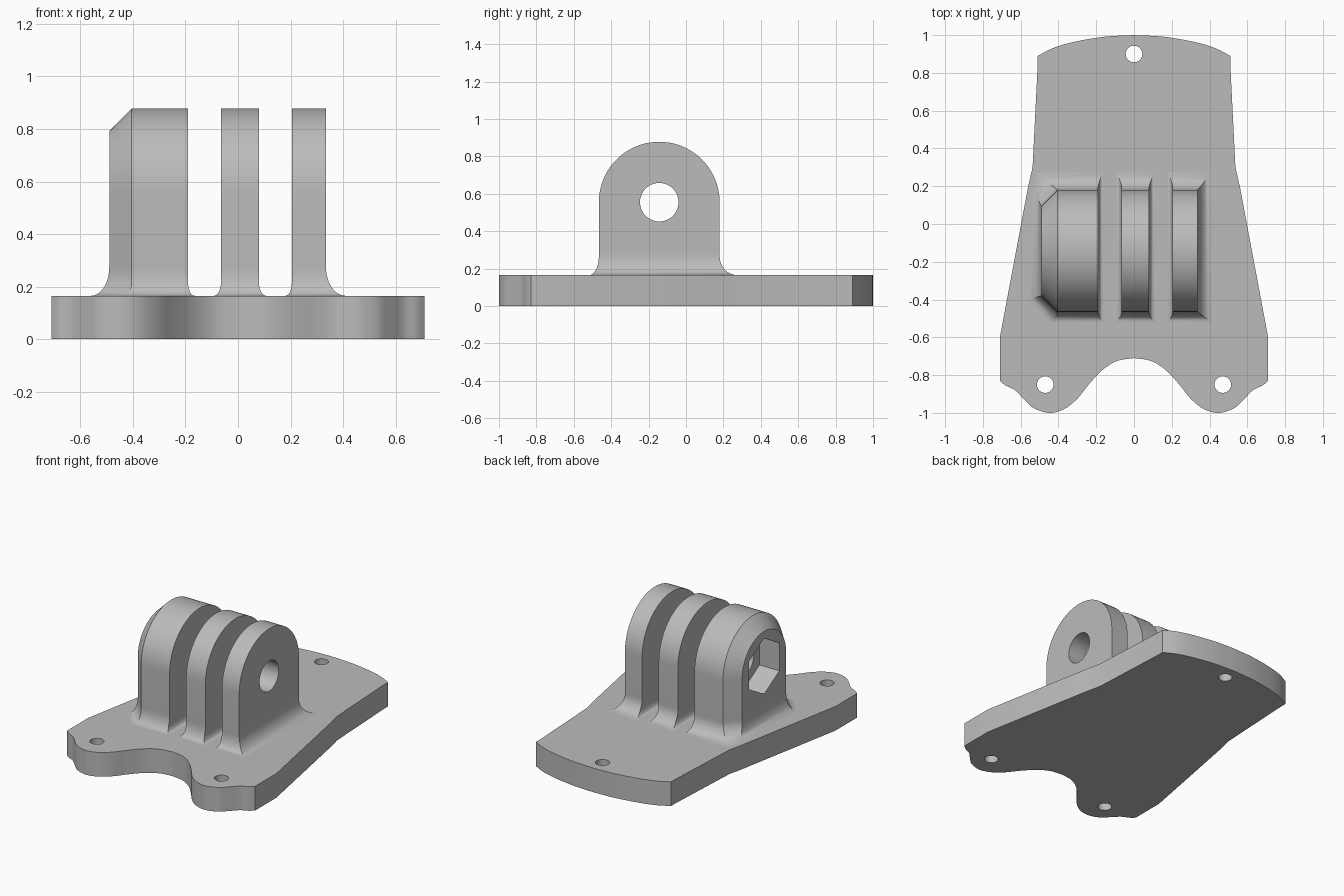
import bpy, bmesh, math
from mathutils import Vector

if "Cube" in bpy.data.objects:
    bpy.data.objects.remove(bpy.data.objects["Cube"], do_unlink=True)

PLATE_TOP = 0.165
SKIRT_TOP = 0.275
PIN_Y, PIN_Z, LUG_R = -0.143, 0.555, 0.323

grey = bpy.data.materials.new("matte grey")
grey.use_nodes = True
colour = (0.5, 0.5, 0.5, 1)
grey.diffuse_color = colour
grey.node_tree.nodes["Principled BSDF"].inputs["Base Color"].default_value = colour


def loft(name, rings):
    """Closed solid through rings that share a point count."""
    bm = bmesh.new()
    loops = [[bm.verts.new(p) for p in ring] for ring in rings]
    for a, b in zip(loops, loops[1:]):
        for i in range(len(a)):
            j = (i + 1) % len(a)
            bm.faces.new((a[i], a[j], b[j], b[i]))
    bm.faces.new(loops[0])
    bm.faces.new(loops[-1])
    bmesh.ops.recalc_face_normals(bm, faces=bm.faces)
    mesh = bpy.data.meshes.new(name)
    bm.to_mesh(mesh)
    bm.free()
    mesh.materials.append(grey)
    obj = bpy.data.objects.new(name, mesh)
    bpy.context.collection.objects.link(obj)
    return obj


def activate(obj):
    bpy.ops.object.select_all(action='DESELECT')
    obj.select_set(True)
    bpy.context.view_layer.objects.active = obj


def cut(obj, cutter):
    cutter.hide_render = True
    mod = obj.modifiers.new("cut", 'BOOLEAN')
    mod.operation = 'DIFFERENCE'
    mod.solver = 'EXACT'
    mod.object = cutter
    activate(obj)
    bpy.ops.object.modifier_apply(modifier=mod.name)
    bpy.data.objects.remove(cutter, do_unlink=True)


def smooth(obj):
    activate(obj)
    bpy.ops.object.shade_smooth_by_angle(angle=math.radians(28))


def circle(r, n):
    return [(r * math.cos(math.tau * i / n), r * math.sin(math.tau * i / n)) for i in range(n)]


def spline(points, steps=5):
    """Smooth curve through the given points."""
    p = [Vector(q) for q in points]
    p = [2 * p[0] - p[1]] + p + [2 * p[-1] - p[-2]]
    out = []
    for a, b, c, d in zip(p, p[1:], p[2:], p[3:]):
        for s in range(steps):
            t = s / steps
            out.append(0.5 * (2 * b + (c - a) * t + (2 * a - 5 * b + 4 * c - d) * t * t
                              + (3 * b - a - 3 * c + d) * t ** 3))
    return out + [p[-2]]


# Base plate: half outline, mirrored
back = spline([(0, 1), (0.15, 0.992), (0.3, 0.968), (0.42, 0.935), (0.51, 0.89)])
side = [Vector(q) for q in [(0.51, 0.84), (0.537, 0.3), (0.56, 0.2), (0.71, -0.6)]]
front = spline([(0.71, -0.83), (0.68, -0.855), (0.63, -0.88), (0.58, -0.93), (0.53, -0.975),
                (0.45, -1), (0.37, -0.98), (0.3, -0.925), (0.24, -0.85), (0.17, -0.775),
                (0.09, -0.725), (0, -0.71)])
half = back + side + front
outline = half + [Vector((-p.x, p.y)) for p in reversed(half[1:-1])]
plate = loft("base_plate", [[(p.x, p.y, z) for p in outline] for z in (0, PLATE_TOP)])

# Screw holes
for hx, hy in ((0, 0.9), (0.47, -0.85), (-0.47, -0.85)):
    cut(plate, loft("screw_cutter", [[(hx + a, hy + b, z) for a, b in circle(0.044, 32)]
                                     for z in (-0.1, 0.3)]))
smooth(plate)


# Round-topped lugs
def lug(name, stations):
    rings = []
    for x, inset in stations:
        r = LUG_R - inset
        arc = [(x, PIN_Y + r * math.cos(math.pi * i / 40), PIN_Z + r * math.sin(math.pi * i / 40))
               for i in range(41)]
        rings.append(arc + [(x, PIN_Y - r, SKIRT_TOP), (x, PIN_Y + r, SKIRT_TOP)])
    return loft(name, rings)


def side_cutter(profile, x0, x1):
    return loft("side_cutter", [[(x, PIN_Y + a, PIN_Z + b) for a, b in profile] for x in (x0, x1)])


# Flared foot under a lug: each corner goes from its top place to its bottom place
def skirt(name, tops, feet):
    def flare(z, height):
        t = min(1, (z - PLATE_TOP) / height)
        return 1 - math.sqrt(1 - (1 - t) ** 2)
    rings = []
    for i in range(13):
        z = PLATE_TOP + (SKIRT_TOP - PLATE_TOP) * (i / 12) ** 1.6
        ring = []
        for (tx, ty), (fx, fy) in zip(tops, feet):
            side_height = 0.05 if abs(fx - tx) < 0.04 else 0.11
            ring.append((tx + (fx - tx) * flare(z, side_height),
                         ty + (fy - ty) * flare(z, 0.1), z))
        rings.append(ring)
    smooth(loft(name, rings))


y0, y1 = PIN_Y - LUG_R, PIN_Y + LUG_R
f0, f1 = -0.52, 0.275
bevel = 0.085

nut_lug = lug("nut_lug", [(-0.49, bevel), (-0.405, 0), (-0.19, 0)])
middle_lug = lug("middle_lug", [(-0.065, 0), (0.08, 0)])
bolt_lug = lug("bolt_lug", [(0.205, 0), (0.335, 0)])

for part in (nut_lug, middle_lug, bolt_lug):
    cut(part, side_cutter(circle(0.103, 48), -0.7, 0.7))
# Hexagonal nut pocket, corner up
cut(nut_lug, side_cutter([(b, a) for a, b in circle(0.19, 6)], -0.6, -0.34))
for part in (nut_lug, middle_lug, bolt_lug):
    smooth(part)

skirt("nut_lug_foot",
      [(-0.49, y0 + bevel), (-0.405, y0), (-0.19, y0), (-0.19, y1), (-0.405, y1), (-0.49, y1 - bevel)],
      [(-0.56, -0.4), (-0.44, f0), (-0.165, f0), (-0.165, f1), (-0.51, f1), (-0.535, 0.2)])
for name, a, b, fa, fb in (("middle_lug_foot", -0.065, 0.08, -0.092, 0.108),
                           ("bolt_lug_foot", 0.205, 0.335, 0.18, 0.41)):
    skirt(name, [(a, y0), (b, y0), (b, y1), (a, y1)],
          [(fa, f0), (fb, f0), (fb, f1), (fa, f1)])
